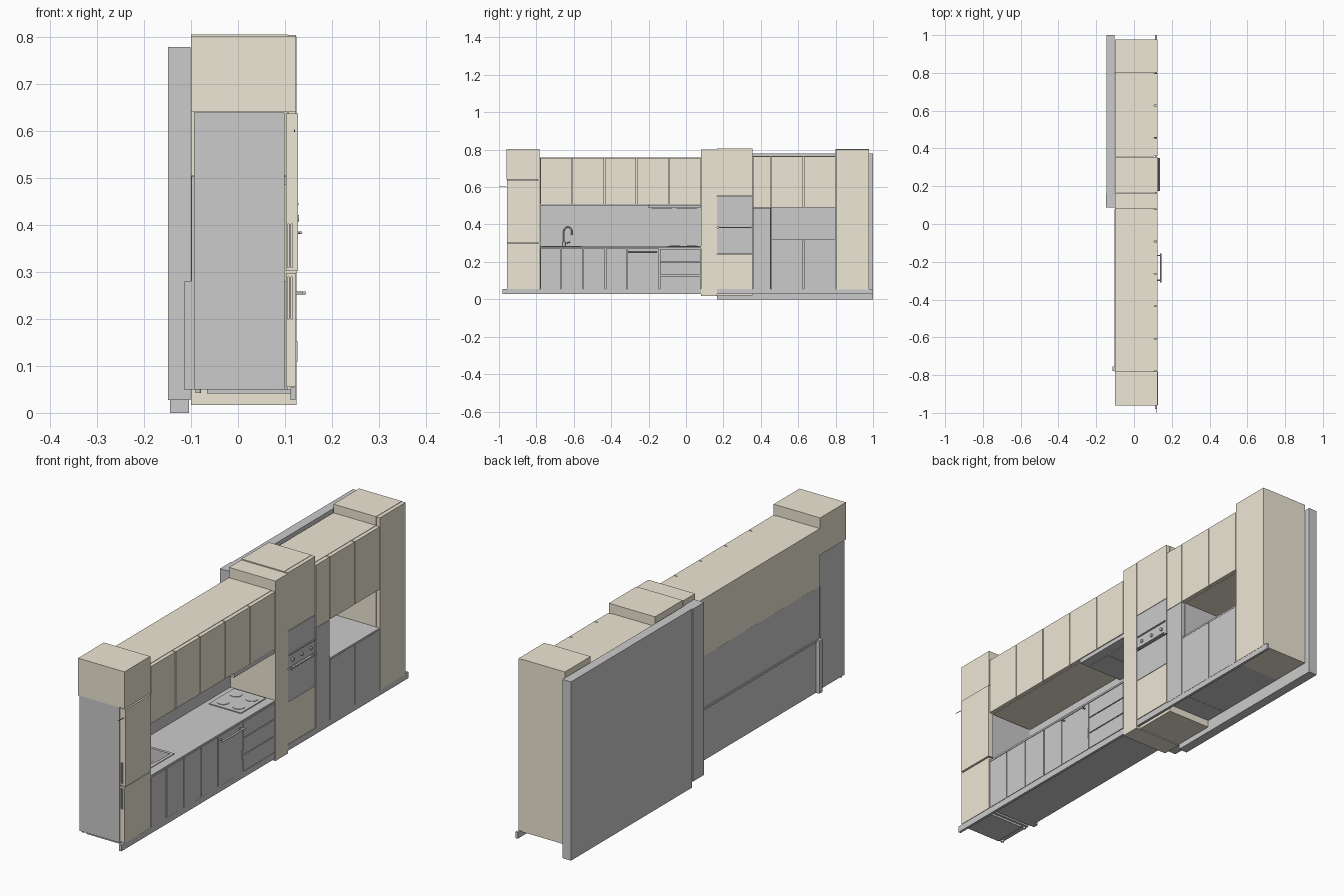
import bpy, math
from mathutils import Vector

if "Cube" in bpy.data.objects:
    bpy.data.objects.remove(bpy.data.objects["Cube"])

beige = bpy.data.materials.new("beige_front")
beige.diffuse_color = (0.85, 0.80, 0.66, 1)
beige.use_nodes = True
beige.node_tree.nodes["Principled BSDF"].inputs["Base Color"].default_value = beige.diffuse_color
GAP = 0.002


def box(name, x, y, z, mat=None):
    """Axis-aligned box from (min, max) pairs."""
    bpy.ops.mesh.primitive_cube_add(size=1)
    o = bpy.context.object
    o.name = name
    for v in o.data.vertices:
        v.co = Vector([(a + b) / 2 + (b - a) * c for (a, b), c in zip((x, y, z), v.co)])
    if mat:
        o.data.materials.append(mat)
    return o


def rod(name, a, b, r=0.003, sides=16):
    a, b = Vector(a), Vector(b)
    bpy.ops.mesh.primitive_cylinder_add(vertices=sides, radius=r, depth=(b - a).length, location=(a + b) / 2)
    o = bpy.context.object
    o.name = name
    o.rotation_euler = (b - a).to_track_quat('Z', 'Y').to_euler()
    bpy.ops.object.shade_smooth_by_angle()
    return o


def cut(target, cutter):
    m = target.modifiers.new("cut", 'BOOLEAN')
    m.object = cutter
    m.operation = 'DIFFERENCE'
    m.solver = 'EXACT'
    bpy.context.view_layer.objects.active = target
    bpy.ops.object.modifier_apply(modifier="cut")


def fronts(name, edges, z, mat=None, x=(0.107, 0.124)):
    """Row of door panels between successive y edges, with narrow gaps."""
    for i, (a, b) in enumerate(zip(edges, edges[1:])):
        box(f"{name}_{i + 1}", x, (a + GAP, b - GAP), (z[0] + GAP / 2, z[1] - GAP / 2), mat)


def bar_handle(name, y, z, x_out, r=0.003):
    rod(name, (x_out - r, y[0], z), (x_out - r, y[1], z), r)
    for i, yy in enumerate((y[0] + 0.012, y[1] - 0.012)):
        rod(f"{name}_post_{i + 1}", (0.122, yy, z), (x_out - r, yy, z), r * 0.8)


def cabinet(name, y, z, edges, mat=None):
    box(name + "_carcass", (-0.10, 0.106), y, z, mat)
    fronts(name + "_door", edges, z, mat)


# Rear wall and pier
box("rear_wall", (-0.145, -0.104), (0.165, 1.0), (0.0, 0.78))
box("rear_pier", (-0.149, -0.101), (0.088, 0.165), (0.027, 0.78))

# Plinth board along the whole front
box("plinth", (0.112, 0.123), (-0.98, 1.0), (0.027, 0.054))

# Fridge with two doors, side grips and feet
box("fridge_body", (-0.094, 0.099), (-0.958, -0.79), (0.05, 0.64))
box("fridge_base", (-0.066, 0.112), (-0.95, -0.80), (0.041, 0.05))
for x in (-0.085, 0.09):
    for y in (-0.945, -0.805):
        rod("fridge_foot", (x, y, 0.042), (x, y, 0.052), 0.006)
for name, z, slot, xf in (("fridge_lower_door", (0.055, 0.298), (0.20, 0.29), 0.124),
                          ("fridge_upper_door", (0.302, 0.638), (0.31, 0.403), 0.128)):
    d = box(name, (0.102, xf), (-0.958, -0.782), z, beige)
    c = box("grip_cutter", (0.106, 0.116), (-0.98, -0.95), slot)
    cut(d, c)
    bpy.data.objects.remove(c)
    box(name + "_grip", (0.109, 0.113), (-0.957, -0.948), slot)
box("fridge_top_cabinet", (-0.10, 0.124), (-0.96, -0.782), (0.641, 0.803), beige)
rod("side_hook", (0.12, -1.0, 0.603), (0.12, -0.957, 0.600), 0.0012, 8)

# Left base run: carcass, back panel, worktop
y0, y1 = -0.78, 0.08
base = box("base_carcass", (-0.097, 0.106), (y0, y1), (0.05, 0.273))
top = box("worktop", (-0.104, 0.124), (y0, y1), (0.273, 0.281))
box("back_panel", (-0.099, -0.093), (y0, y1), (0.05, 0.505))
box("service_duct", (-0.115, -0.097), (-0.778, -0.755), (0.05, 0.28))
fronts("base_door", (y0, -0.67, -0.55, -0.43, -0.315, -0.142), (0.054, 0.272))
for i, (a, b) in enumerate(((0.054, 0.127), (0.127, 0.20), (0.20, 0.272))):
    box(f"drawer_{i + 1}", (0.107, 0.124), (-0.14, 0.078), (a + GAP, b - GAP))
bar_handle("dishwasher_handle", (-0.31, -0.155), 0.255, 0.145, 0.004)
box("small_pull", (0.123, 0.127), (-0.149, -0.145), (0.11, 0.152))

# Sink with bowl and ribbed drainer
rim = box("sink_rim", (-0.055, 0.085), (-0.772, -0.56), (0.279, 0.284))
bowl = box("bowl_cutter", (-0.042, 0.072), (-0.672, -0.572), (0.215, 0.40))
for t in (base, top, rim):
    cut(t, bowl)
drain = box("drainer_cutter", (-0.042, 0.072), (-0.76, -0.685), (0.2815, 0.40))
cut(rim, drain)
for c in (bowl, drain):
    bpy.data.objects.remove(c)
for i in range(5):
    y = -0.75 + i * 0.0138
    box("drainer_rib", (-0.035, 0.065), (y - 0.002, y + 0.002), (0.281, 0.2832))
rod("sink_drain", (0.015, -0.622, 0.214), (0.015, -0.622, 0.217), 0.012)

# Arched faucet swept along a curve
cu = bpy.data.curves.new("faucet_spout", 'CURVE')
cu.dimensions = '3D'
cu.bevel_depth = 0.004
cu.bevel_resolution = 3
cu.use_fill_caps = True
arc = [(-0.632 - 0.021 * math.cos(math.pi * k / 12), 0.363 + 0.022 * math.sin(math.pi * k / 12)) for k in range(13)]
path = [(-0.653, 0.28)] + arc + [(-0.611, 0.343)]
sp = cu.splines.new('POLY')
sp.points.add(len(path) - 1)
for p, (y, z) in zip(sp.points, path):
    p.co = (-0.072, y, z, 1)
bpy.context.collection.objects.link(bpy.data.objects.new("faucet_spout", cu))
rod("faucet_base", (-0.072, -0.653, 0.28), (-0.072, -0.653, 0.305), 0.008)
rod("faucet_lever", (-0.072, -0.653, 0.298), (-0.072, -0.62, 0.305), 0.003)

# Hob with burners, and hood above
box("hob", (-0.07, 0.085), (-0.10, 0.072), (0.281, 0.285))
for x in (-0.03, 0.045):
    for y in (-0.058, 0.03):
        rod("burner", (x, y, 0.285), (x, y, 0.287), 0.025, 32)
box("hood", (-0.093, 0.122), (-0.20, 0.078), (0.487, 0.505))
for y in (-0.13, 0.005):
    box("hood_filter", (-0.06, 0.08), (y - 0.055, y + 0.055), (0.4845, 0.488))

# Left wall cabinets
cabinet("left_wall", (y0, y1), (0.506, 0.757), [y0 + 0.172 * i for i in range(6)], beige)

# Tall side column and oven housing
box("tall_column", (-0.10, 0.125), (0.08, 0.165), (0.017, 0.802), beige)
box("oven_housing", (-0.10, 0.106), (0.166, 0.356), (0.02, 0.806), beige)
fronts("oven_bottom_front", (0.165, 0.357), (0.055, 0.24), beige)
fronts("oven_top_front", (0.165, 0.357), (0.55, 0.806), beige)
fronts("oven_door", (0.165, 0.357), (0.24, 0.381))
fronts("microwave_door", (0.165, 0.357), (0.385, 0.55))
bar_handle("oven_handle", (0.175, 0.35), 0.384, 0.137)
box("microwave_trim", (0.123, 0.129), (0.175, 0.35), (0.442, 0.447))
for y in (0.20, 0.262, 0.325):
    rod("control_knob", (0.123, y, 0.415), (0.13, y, 0.415), 0.007)

# Right run: grey tall door, base units, open niche, wall cabinets
cabinet("grey_tall", (0.357, 0.455), (0.05, 0.49), (0.357, 0.455))
cabinet("right_base", (0.456, 0.80), (0.05, 0.315), (0.455, 0.628, 0.80))
box("niche_shelf", (-0.10, 0.124), (0.456, 0.80), (0.315, 0.322))
box("niche_back", (-0.10, -0.093), (0.456, 0.80), (0.322, 0.49))
cabinet("right_wall", (0.357, 0.80), (0.49, 0.765), (0.357, 0.455, 0.628, 0.80), beige)

# Tall end cabinet
cabinet("tall_end", (0.80, 0.978), (0.05, 0.803), (0.799, 0.98), beige)
